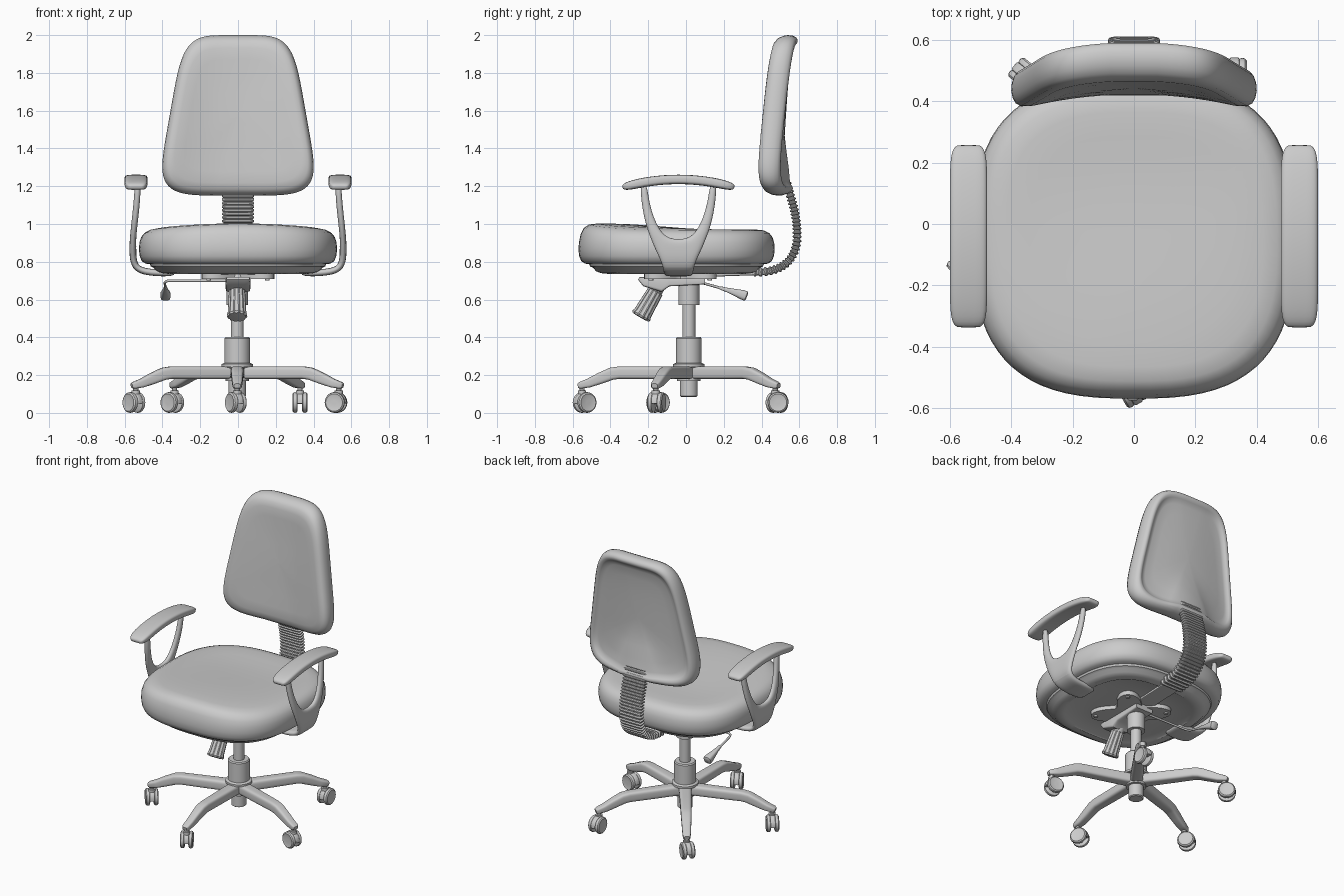
import bpy, bmesh
from math import sin, cos, pi, exp, radians
from mathutils import Vector, Matrix
from mathutils.geometry import interpolate_bezier

if "Cube" in bpy.data.objects:
    bpy.data.objects.remove(bpy.data.objects["Cube"])

T = Matrix.Translation


def build(name, verts, faces, M=Matrix(), angle=35):
    me = bpy.data.meshes.new(name)
    bm = bmesh.new()
    vs = [bm.verts.new(M @ Vector(v)) for v in verts]
    for f in faces:
        bm.faces.new([vs[i] for i in f])
    bmesh.ops.recalc_face_normals(bm, faces=bm.faces)
    bm.to_mesh(me)
    bm.free()
    me.shade_smooth()
    me.set_sharp_from_angle(angle=radians(angle))
    ob = bpy.data.objects.new(name, me)
    bpy.context.collection.objects.link(ob)
    return ob


def loft(name, rings, M=Matrix(), angle=35):
    """Skin equal-length closed rings and cap both ends."""
    n, k = len(rings[0]), len(rings)
    faces = [(r*n+i, r*n+(i+1) % n, (r+1)*n+(i+1) % n, (r+1)*n+i)
             for r in range(k-1) for i in range(n)]
    faces += [tuple(range(n)), tuple(range((k-1)*n, k*n))]
    return build(name, [p for r in rings for p in r], faces, M, angle)


def superellipse(n, count):
    def f(c):
        return (1 if c >= 0 else -1) * abs(c) ** (2/n)
    return [(f(cos(2*pi*(i+.5)/count)), f(sin(2*pi*(i+.5)/count))) for i in range(count)]


def sweep(name, rows, n=4, count=24, M=Matrix(), angle=35):
    """Sweep a rounded rectangle along a path in the yz plane; rows = (y, z, half width, half height)."""
    sec, rings = superellipse(n, count), []
    for i, (y, z, hw, hh) in enumerate(rows):
        a, b = rows[max(i-1, 0)], rows[min(i+1, len(rows)-1)]
        t = Vector((0, b[0]-a[0], b[1]-a[1])).normalized()
        up = Vector((1, 0, 0)).cross(t)
        rings.append([Vector((u*hw, y, z)) + up*(v*hh) for u, v in sec])
    return loft(name, rings, M, angle)


def lathe(name, prof, M=Matrix(), segs=32, flute=0):
    rings = [[(r*(1-flute*(i % 4 < 2))*cos(2*pi*i/segs), r*(1-flute*(i % 4 < 2))*sin(2*pi*i/segs), z)
              for i in range(segs)] for r, z in prof]
    return loft(name, rings, M)


def clamp(v):
    return max(0, min(1, v))


# seat cushion and the shell below it share one outline
plan = superellipse(2.8, 72)


def seat_ring(s, z):
    ring = []
    for u, v in plan:
        x, y = s*.525*u, -.05 + s*.52*v
        f = clamp((.25-y)/.6)
        crown = .032*clamp((z-.9)/.06)*clamp(1-(x/.5)**2)*f*f*(3-2*f)
        ring.append((x, y, z+crown))
    return ring


loft("seat_cushion", [seat_ring(s, z) for s, z in (
    (.05, .785), (.86, .785), (.93, .79), (.97, .803), (.992, .83), (1, .865), (.995, .9), (.978, .93),
    (.945, .952), (.89, .966), (.8, .971), (.65, .97), (.5, .968), (.3, .966), (.05, .965))], angle=60)
loft("seat_shell", [seat_ring(s, z) for s, z in (
    (.9, .8), (.88, .775), (.85, .768), (.82, .75), (.77, .74), (.7, .736), (.68, .742), (.4, .735), (.05, .73))])

# backrest: tapered outline, bent around the sitter, with a recessed rear and a mount bulge
outline = superellipse(5, 80)


def back_ring(s, dy):
    ring = []
    for u, v in outline:
        x, z = s*u*(.362-.075*v), 1.575 + s*.425*v
        y = .485 + .05*max(0, (z-1.25)/.75)**1.5 - .05*(x/.38)**2 + dy
        if dy > .02:
            y += .05*exp(-(x/.14)**2)*clamp((1.45-z)/.2)*clamp((z-1.15)/.04)
        ring.append((x, y, z))
    return ring


loft("backrest", [back_ring(s, d) for s, d in (
    (.03, -.056), (.3, -.056), (.5, -.057), (.7, -.06), (.84, -.062), (.92, -.055), (.965, -.04), (.99, -.018),
    (1, .005), (.995, .03), (.975, .05), (.945, .06), (.91, .061), (.88, .052), (.85, .042), (.8, .036),
    (.65, .032), (.45, .03), (.25, .03), (.03, .03))], angle=70)

# ribbed spine cover
path = [Vector(p) for p in ((.36, .745, 0), (.52, .74, 0), (.585, .82, 0), (.588, .93, 0),
                            (.592, 1.04, 0), (.56, 1.12, 0), (.53, 1.23, 0))]
pts = interpolate_bezier(*path[:4], 61) + interpolate_bezier(*path[3:], 61)[1:]
sweep("spine_bellows", [(p.x, p.y, .085-.008*(i % 4 > 1), .024-.007*(i % 4 > 1))
                        for i, p in enumerate(pts)], n=6)
sweep("spine_bar", [(.05, .73, .06, .012), (.4, .742, .06, .012)], n=8)

# armrests: looped support sheet and curved pad; rows = (x, z, outer half width, inner half width)
rows = [(.53, 1.22, .205, .165), (.535, 1.12, .198, .155), (.545, 1.03, .183, .128), (.552, .965, .165, .095),
        (.556, .92, .148, .05), (.557, .87, .128, .04), (.556, .82, .102, .03), (.545, .775, .085, .03),
        (.51, .752, .08, .03), (.45, .742, .08, .03), (.33, .738, .075, .03)]
for side, sx in (("left", -1), ("right", 1)):
    verts, faces = [], []
    for i, (x, z, wo, wi) in enumerate(rows):
        verts += [(sx*x, -.04 + d, z) for d in (-wo, -wi, wi, wo)]
        if i:
            faces += [(4*i-4+c, 4*i-3+c, 4*i+1+c, 4*i+c) for c in range(3) if c != 1 or i > 4]
    ob = build(side + "_arm_support", verts, faces)
    sol = ob.modifiers.new("thickness", 'SOLIDIFY')
    sol.thickness, sol.offset = .036, 0
    ob.modifiers.new("smooth", 'SUBSURF').levels = 2
    ob.modifiers["smooth"].render_levels = 2
    pad = []
    for i in range(25):
        q = -cos(pi*i/24)
        e = (1-abs(q)**9*.999) ** .4
        pad.append((-.04+.296*q, 1.236-.042*q*q, .061*(.45+.55*e), .003+.022*e))
    sweep(side + "_arm_pad", pad, n=4, M=T((sx*.54, 0, 0)), angle=50)

# mounting plate with four bolts
plate = [[(r*cos(a), r*sin(a)-.03, z) for a in [2*pi*i/64 for i in range(64)]
          for r in [.12+.13*sin(2*a)**2]] for z in (.708, .738)]
loft("mounting_plate", plate)
for bx in (-.155, .155):
    for by in (-.185, .125):
        lathe("plate_bolt", [(.012, .7), (.014, .72)], T((bx, by, 0)), 12)

# tilt mechanism, tension knob, height lever
sweep("tilt_housing", [(-.25, .712, .06, .008), (-.22, .695, .065, .025), (-.13, .68, .065, .04),
                       (-.09, .695, .065, .025), (.1, .7, .065, .02)], n=8)
axis = Vector((0, -.5, -.87))
tilt = T((-.005, -.13, .70)) @ axis.to_track_quat('Z', 'Y').to_matrix().to_4x4()
lathe("tension_knob_neck", [(.04, -.02), (.036, .08)], tilt)
lathe("tension_knob", [(.034, .06), (.043, .065), (.05, .2), (.055, .212), (.05, .222), (.03, .225)],
      tilt, 48, .1)

cu = bpy.data.curves.new("height_lever", 'CURVE')
cu.dimensions, cu.bevel_depth, cu.bevel_resolution, cu.use_fill_caps = '3D', .007, 3, True
sp = cu.splines.new('POLY')
lever = [(-.03, .05, .7), (-.365, .055, .7), (-.38, .062, .697), (-.387, .08, .69), (-.385, .24, .645)]
sp.points.add(len(lever)-1)
for p, c in zip(sp.points, lever):
    p.co = (*c, 1)
bpy.context.collection.objects.link(bpy.data.objects.new("height_lever", cu))
sweep("lever_paddle", [(.18, .662, .009, .009), (.22, .65, .014, .012), (.3, .625, .027, .026),
                       (.318, .618, .026, .026), (.323, .616, .018, .018)], n=3, M=T((-.384, 0, 0)))

# column and hub
O = T((-.004, .015, 0))
lathe("gas_column", [(.034, .38), (.034, .57), (.056, .57), (.056, .72)], O)
lathe("base_hub", [(.04, .085), (.047, .09), (.047, .17), (.062, .17), (.066, .24), (.083, .243), (.083, .258),
                   (.068, .265), (.068, .395), (.062, .402), (.034, .402)], O)

# five legs with twin-wheel casters
wheel = [(.02, -.014), (.045, -.014), (.053, -.009), (.055, 0), (.053, .008), (.046, .014), (.04, .012), (.01, .012)]
for k, yaw in enumerate((30, 75, 0, 50, 40)):
    L = O @ Matrix.Rotation(2*pi*k/5, 4, 'Z')
    sweep("base_leg", [(-.02, .213, .04, .034), (-.2, .213, .037, .034), (-.37, .213, .034, .033),
                       (-.41, .207, .033, .033), (-.47, .183, .03, .03), (-.53, .158, .027, .024),
                       (-.575, .146, .024, .018), (-.588, .143, .016, .012)], n=4, M=L)
    C = T(L @ Vector((0, -.565, 0))) @ Matrix.Rotation(radians(yaw), 4, 'Z')
    lathe("caster_stem", [(.022, .1), (.022, .118), (.014, .12), (.014, .15)], C, 16)
    sweep("caster_hood", [(.015+.038*cos(radians(a)), .055+.038*sin(radians(a)), .016, .019)
                          for a in range(-10, 191, 20)], n=6, M=C)
    lathe("caster_axle", [(.008, -.036), (.008, .036)], C @ T((0, .015, .055)) @ Matrix.Rotation(pi/2, 4, 'Y'), 12)
    for sx in (-1, 1):
        lathe("caster_wheel", wheel, C @ T((sx*.026, .015, .055)) @ Matrix.Rotation(sx*pi/2, 4, 'Y'), 28)
